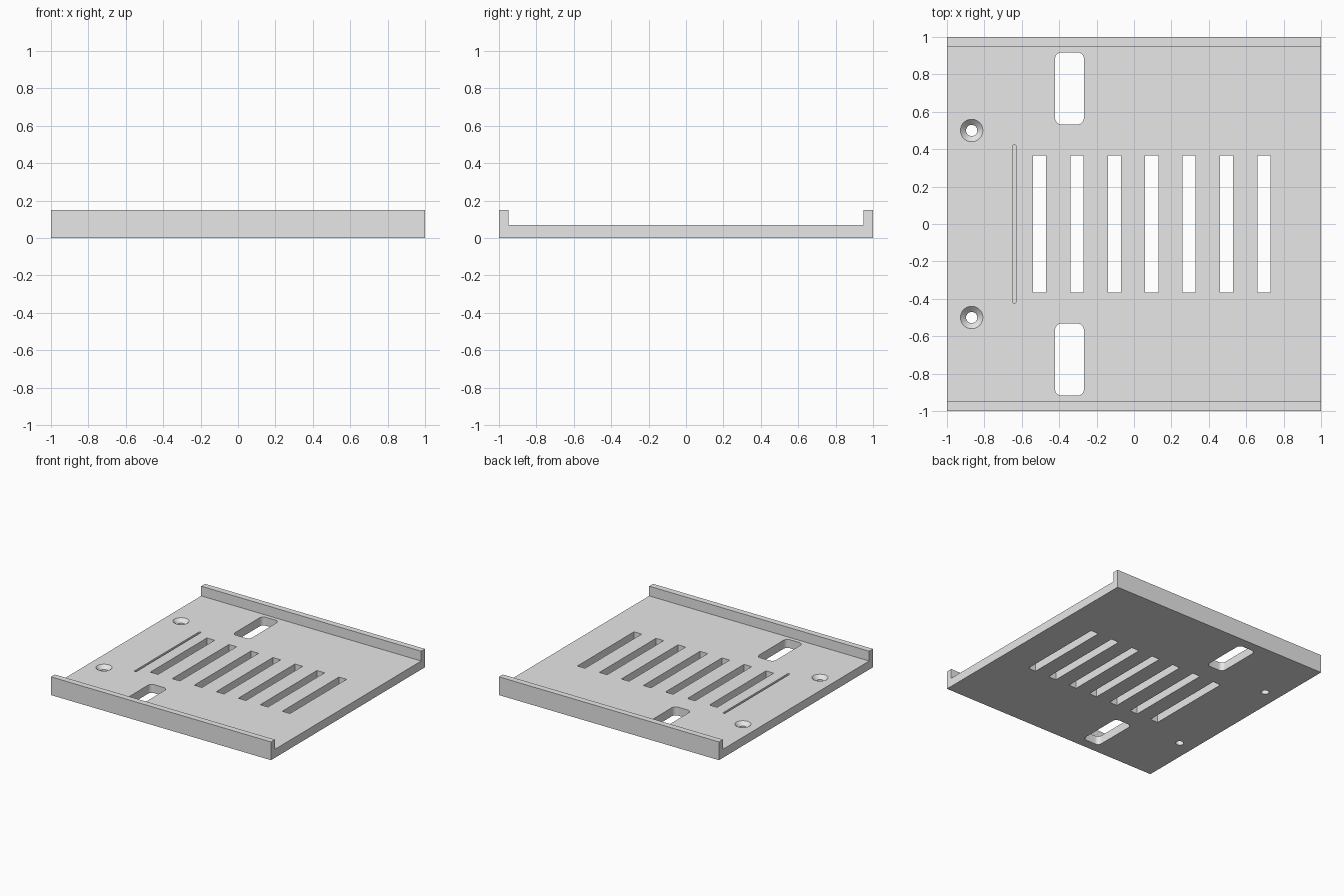
import bpy, bmesh, math

cube = bpy.data.objects.get("Cube")
if cube:
    bpy.data.objects.remove(cube, do_unlink=True)

FLOOR, RAIL, LIP = 0.07, 0.15, 0.05
BELOW, ABOVE = -0.05, 0.2

grey = bpy.data.materials.new("plain grey")
grey.use_nodes = True
grey.diffuse_color = (0.8, 0.8, 0.8, 1)
grey.node_tree.nodes["Principled BSDF"].inputs["Base Color"].default_value = (0.8, 0.8, 0.8, 1)


def loft(bm, loops):
    """Closed solid through matching counter-clockwise loops of points."""
    rings = [[bm.verts.new(p) for p in loop] for loop in loops]
    n = len(rings[0])
    for a, b in zip(rings, rings[1:]):
        for i in range(n):
            j = (i + 1) % n
            bm.faces.new((a[i], a[j], b[j], b[i]))
    bm.faces.new(rings[0][::-1])
    bm.faces.new(rings[-1])


def rounded_outline(cx, cy, w, h, r, z, steps=8):
    """Rectangle outline with rounded corners; r = 0 gives square corners."""
    points = []
    for k, (sx, sy) in enumerate([(1, 1), (-1, 1), (-1, -1), (1, -1)]):
        for s in range(steps + 1 if r else 1):
            a = math.pi / 2 * (k + s / steps)
            points.append((cx + sx * (w / 2 - r) + r * math.cos(a) * bool(r),
                           cy + sy * (h / 2 - r) + r * math.sin(a) * bool(r), z))
    return points


def slot(bm, cx, cy, w, h, r=0, bottom=BELOW):
    loft(bm, [rounded_outline(cx, cy, w, h, r, z) for z in (bottom, ABOVE)])


def countersunk_hole(bm, cx, cy, small, large, depth, sides=48):
    def ring(r, z):
        return [(cx + r * math.cos(2 * math.pi * i / sides),
                 cy + r * math.sin(2 * math.pi * i / sides), z) for i in range(sides)]
    loft(bm, [ring(small, BELOW), ring(small, FLOOR - depth),
              ring(large, FLOOR), ring(large, ABOVE)])


def make_object(name, bm):
    bmesh.ops.recalc_face_normals(bm, faces=bm.faces)
    mesh = bpy.data.meshes.new(name)
    bm.to_mesh(mesh)
    bm.free()
    mesh.materials.append(grey)
    obj = bpy.data.objects.new(name, mesh)
    bpy.context.collection.objects.link(obj)
    return obj


# Tray: channel profile run along x
half = [(1, 0), (1, RAIL), (1 - LIP, RAIL), (1 - LIP, FLOOR)]
profile = half + [(-y, z) for y, z in reversed(half)]
bm = bmesh.new()
loft(bm, [[(x, y, z) for y, z in profile] for x in (-1, 1)])
tray = make_object("vented_tray", bm)

# Openings: vents, side windows, countersunk holes, shallow groove
bm = bmesh.new()
for i in range(7):
    slot(bm, -0.505 + 0.2 * i, 0, 0.07, 0.735)
for side in (-1, 1):
    slot(bm, -0.345, side * 0.725, 0.154, 0.386, r=0.035)
    countersunk_hole(bm, -0.868, side * 0.5, small=0.03, large=0.06, depth=0.03)
slot(bm, -0.64, 0, 0.018, 0.85, r=0.0088, bottom=FLOOR - 0.03)
cutter = make_object("opening_cutter", bm)
cutter.hide_render = True

cut = tray.modifiers.new("openings", "BOOLEAN")
cut.operation = "DIFFERENCE"
cut.solver = "EXACT"
cut.object = cutter

bpy.ops.object.select_all(action="DESELECT")
tray.select_set(True)
bpy.context.view_layer.objects.active = tray
bpy.ops.object.modifier_apply(modifier=cut.name)
bpy.data.objects.remove(cutter, do_unlink=True)
bpy.ops.object.shade_smooth_by_angle(angle=math.radians(30))
